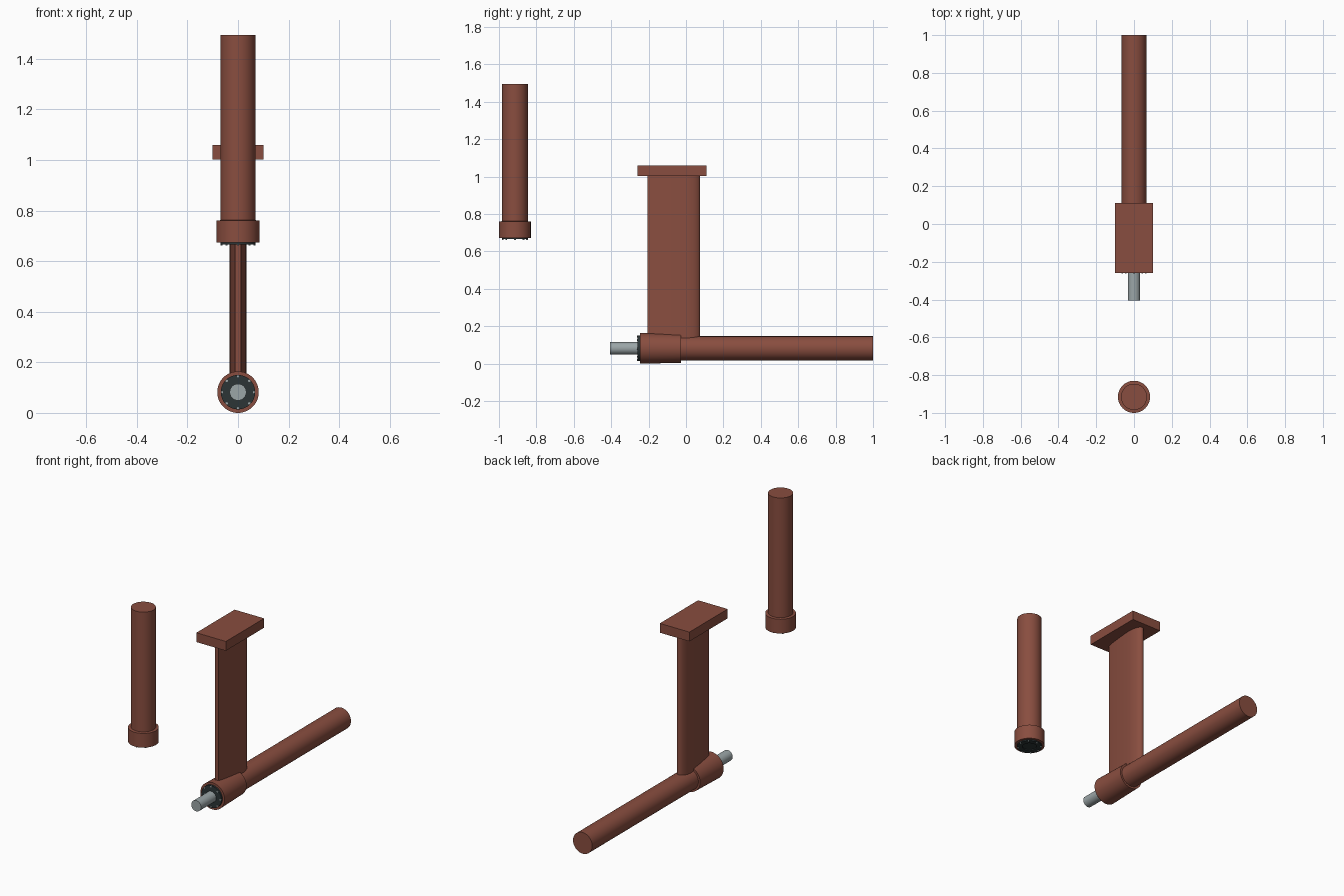
import bpy, bmesh, math
from mathutils import Matrix, Vector

if "Cube" in bpy.data.objects:
    bpy.data.objects.remove(bpy.data.objects["Cube"])


def material(name, rgb):
    m = bpy.data.materials.new(name)
    m.diffuse_color = (*rgb, 1)
    m.use_nodes = True
    m.node_tree.nodes["Principled BSDF"].inputs["Base Color"].default_value = m.diffuse_color
    return m


RED = material("red_oxide", (0.25, 0.075, 0.05))
DARK = material("dark_seal", (0.025, 0.035, 0.037))
STEEL = material("steel", (0.33, 0.38, 0.39))

# Axis frames: local +z runs along the part
ALONG_Y = Matrix.Translation((0, 0, 0.082)) @ Matrix.Rotation(-math.pi / 2, 4, 'X')
UPRIGHT = Matrix.Translation((0, -0.915, 0))


def finish(name, bm, mat, frame=Matrix()):
    bmesh.ops.recalc_face_normals(bm, faces=bm.faces)
    bm.transform(frame)
    me = bpy.data.meshes.new(name)
    bm.to_mesh(me)
    bm.free()
    me.materials.append(mat)
    ob = bpy.data.objects.new(name, me)
    bpy.context.collection.objects.link(ob)
    bpy.ops.object.select_all(action='DESELECT')
    bpy.context.view_layer.objects.active = ob
    ob.select_set(True)
    bpy.ops.object.shade_smooth_by_angle(angle=math.radians(30))
    return ob


def lathe(name, profile, mat, frame, closed=False, n=64):
    """Spin (radius, height) points round local z; open profiles get flat caps."""
    bm = bmesh.new()
    rings = [[bm.verts.new((r * math.cos(2 * math.pi * i / n),
                            r * math.sin(2 * math.pi * i / n), h)) for i in range(n)]
             for r, h in profile]
    pairs = list(zip(rings, rings[1:]))
    if closed:
        pairs.append((rings[-1], rings[0]))
    else:
        bm.faces.new(rings[0])
        bm.faces.new(rings[-1])
    for a, b in pairs:
        for i in range(n):
            j = (i + 1) % n
            bm.faces.new((a[i], a[j], b[j], b[i]))
    return finish(name, bm, mat, frame)


def bolts(name, radius, height, frame, count=8):
    bm = bmesh.new()
    for i in range(count):
        a = 2 * math.pi * i / count
        pos = Matrix.Translation((radius * math.cos(a), radius * math.sin(a), height))
        bmesh.ops.create_cone(bm, cap_ends=True, segments=6, radius1=0.005,
                              radius2=0.005, depth=0.014, matrix=pos)
    return finish(name, bm, STEEL, frame)


def prism(name, outline, z0, z1, mat):
    bm = bmesh.new()
    face = bm.faces.new([bm.verts.new((x, y, z0)) for x, y in outline])
    ext = bmesh.ops.extrude_face_region(bm, geom=[face])
    top = [v for v in ext["geom"] if isinstance(v, bmesh.types.BMVert)]
    bmesh.ops.translate(bm, verts=top, vec=Vector((0, 0, z1 - z0)))
    return finish(name, bm, mat)


# Propeller shaft, bearing collar and stern tube
lathe("propeller_shaft", [(0.033, -0.405), (0.033, -0.2)], STEEL, ALONG_Y)
lathe("shaft_collar", [(0.082, -0.247), (0.077, -0.027)], RED, ALONG_Y)
lathe("stern_tube", [(0.065, -0.05), (0.065, 1.0)], RED, ALONG_Y)
lathe("shaft_seal", [(0.033, -0.258), (0.068, -0.258), (0.068, -0.24), (0.033, -0.24)],
      DARK, ALONG_Y, closed=True)
bolts("shaft_seal_bolts", 0.063, -0.256, ALONG_Y)

# Streamlined strut: blunt rounded end at +y, narrow flat end at -y
side = [(0.011, -0.205), (0.019, -0.16), (0.026, -0.10), (0.031, -0.04), (0.033, 0.0)]
nose = [(0.033 * math.cos(a), 0.075 * math.sin(a))
        for a in (math.pi / 2 * k / 10 for k in range(1, 10))]
half = side + nose
outline = half + [(0, 0.075)] + [(-x, y) for x, y in reversed(half)]
prism("strut", outline, 0.09, 1.01, RED)

# Mounting plate on top of the strut
prism("mounting_plate", [(-0.1, -0.26), (0.1, -0.26), (0.1, 0.11), (-0.1, 0.11)],
      1.003, 1.06, RED)

# Separate upright rudder trunk with its bottom bearing
lathe("rudder_trunk", [(0.085, 0.673), (0.085, 0.76), (0.069, 0.762), (0.069, 1.495)],
      RED, UPRIGHT)
lathe("trunk_seal", [(0.04, 0.671), (0.04, 0.666), (0.07, 0.666), (0.07, 0.68)],
      DARK, UPRIGHT)
bolts("trunk_seal_bolts", 0.065, 0.669, UPRIGHT)
